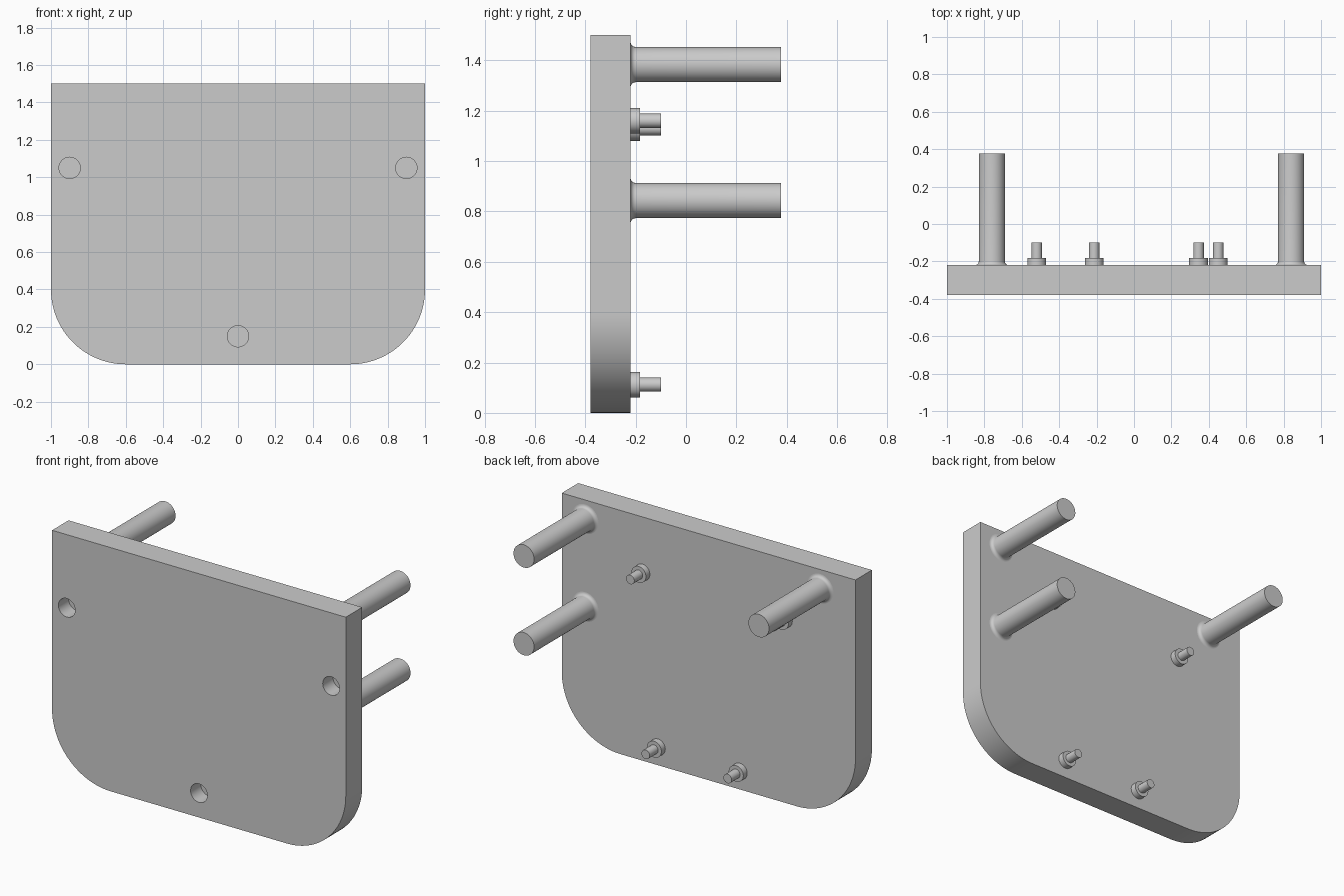
import bpy, bmesh, math
from mathutils import Matrix, Vector

if "Cube" in bpy.data.objects:
    bpy.data.objects.remove(bpy.data.objects["Cube"])

grey = bpy.data.materials.new("light_grey")
grey.diffuse_color = (0.6, 0.6, 0.6, 1)
grey.use_nodes = True
grey.node_tree.nodes["Principled BSDF"].inputs["Base Color"].default_value = grey.diffuse_color

FRONT, BACK = -0.38, -0.22      # plate faces
CORNER = 0.4                    # lower corner radius


def add_object(name, bm):
    bmesh.ops.recalc_face_normals(bm, faces=bm.faces)
    mesh = bpy.data.meshes.new(name)
    bm.to_mesh(mesh)
    bm.free()
    obj = bpy.data.objects.new(name, mesh)
    bpy.context.collection.objects.link(obj)
    mesh.materials.append(grey)
    return obj


def smooth(obj):
    bpy.ops.object.select_all(action='DESELECT')
    obj.select_set(True)
    bpy.context.view_layer.objects.active = obj
    bpy.ops.object.shade_smooth_by_angle(angle=math.radians(30))


def lathe(name, x, z, profile, sides=48):
    """Turn a (radius, y) profile around an axis along y."""
    bm = bmesh.new()
    rings = []
    for r, y in profile:
        rings.append([bm.verts.new((x + r * math.cos(2 * math.pi * i / sides), y,
                                    z + r * math.sin(2 * math.pi * i / sides)))
                      for i in range(sides)])
    for a, b in zip(rings, rings[1:]):
        for i in range(sides):
            j = (i + 1) % sides
            bm.faces.new((a[i], a[j], b[j], b[i]))
    bm.faces.new(rings[0])
    bm.faces.new(rings[-1])
    return add_object(name, bm)


# Backing plate: square top corners, round lower corners
outline = [(1, 1.5), (-1, 1.5)]
for cx, start in ((-1 + CORNER, math.pi), (1 - CORNER, 1.5 * math.pi)):
    for i in range(25):
        a = start + i / 24 * math.pi / 2
        outline.append((cx + CORNER * math.cos(a), CORNER + CORNER * math.sin(a)))
bm = bmesh.new()
face = bm.faces.new([bm.verts.new((x, FRONT, z)) for x, z in outline])
ext = bmesh.ops.extrude_face_region(bm, geom=[face], use_keep_orig=True)
bmesh.ops.translate(bm, vec=(0, BACK - FRONT, 0),
                    verts=[v for v in ext["geom"] if isinstance(v, bmesh.types.BMVert)])
plate = add_object("plate", bm)

# Blind holes in the front face
for x, z in ((-0.9, 1.05), (0.9, 1.05), (0, 0.15)):
    cutter = lathe("hole_cutter", x, z, [(0.057, FRONT - 0.05), (0.057, FRONT + 0.1)])
    cutter.hide_render = True
    mod = plate.modifiers.new("hole", 'BOOLEAN')
    mod.operation = 'DIFFERENCE'
    mod.solver = 'EXACT'
    mod.object = cutter
    bpy.context.view_layer.objects.active = plate
    bpy.ops.object.modifier_apply(modifier=mod.name)
    bpy.data.objects.remove(cutter)
smooth(plate)

# Long posts with a small fillet at the root
R, F = 0.07, 0.02
fillet = [(R + F - F * math.sin(t * math.pi / 12), BACK + F - F * math.cos(t * math.pi / 12))
          for t in range(7)]
for x, z in ((0.84, 1.383), (0.84, 0.843), (-0.76, 1.383)):
    smooth(lathe("post", x, z, fillet + [(R, 0.378)]))

# Short stepped pins: wide collar and narrow tip
for x, z in ((0.45, 1.16), (-0.52, 1.13), (0.345, 0.112), (-0.213, 0.112)):
    smooth(lathe("stepped_pin", x, z, [(0.05, BACK), (0.05, -0.182), (0.028, -0.182), (0.028, -0.1)], 32))
